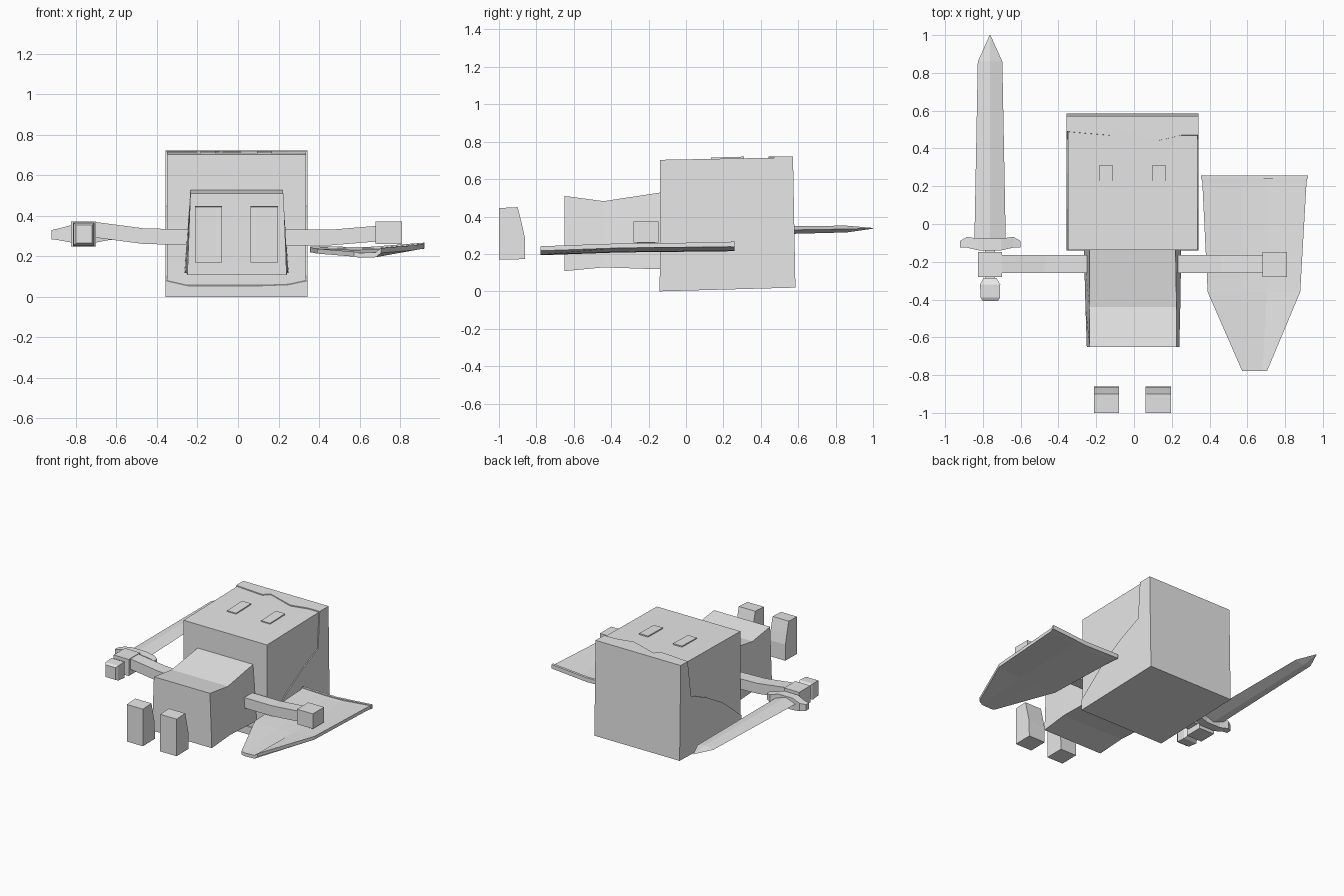
import bpy
import bmesh

default_cube = bpy.data.objects.get("Cube")
if default_cube:
    bpy.data.objects.remove(default_cube, do_unlink=True)

grey = bpy.data.materials.new("plain grey")
grey.use_nodes = True
colour = (0.8, 0.8, 0.8, 1)
grey.diffuse_color = colour
grey.node_tree.nodes["Principled BSDF"].inputs["Base Color"].default_value = colour


def loft(name, sections):
    """Closed solid through a list of matching cross-sections."""
    bm = bmesh.new()
    rings = [[bm.verts.new(point) for point in section] for section in sections]
    count = len(rings[0])
    for ring, following in zip(rings, rings[1:]):
        for i in range(count):
            j = (i + 1) % count
            bm.faces.new((ring[i], ring[j], following[j], following[i]))
    bm.faces.new(rings[0])
    bm.faces.new(rings[-1])
    bmesh.ops.recalc_face_normals(bm, faces=bm.faces)
    mesh = bpy.data.meshes.new(name)
    bm.to_mesh(mesh)
    bm.free()
    mesh.materials.append(grey)
    part = bpy.data.objects.new(name, mesh)
    bpy.context.collection.objects.link(part)
    return part


def across_x(x, y_low, y_high, z_low, z_high):
    """Rectangle that faces along x."""
    return [(x, y_low, z_low), (x, y_high, z_low), (x, y_high, z_high), (x, y_low, z_high)]


def across_y(y, x_low, x_high, z_low, z_high, taper=0):
    """Rectangle that faces along y, narrower at the top by the taper."""
    return [(x_low, y, z_low), (x_high, y, z_low),
            (x_high - taper, y, z_high), (x_low + taper, y, z_high)]


def diamond(y, centre, half_width, z, half_height):
    return [(centre - half_width, y, z), (centre, y, z + half_height),
            (centre + half_width, y, z), (centre, y, z - half_height)]


# Head block, slightly tilted
loft("head", [across_y(-0.138, -0.35, 0.335, 0.008, 0.703),
              across_y(0.57, -0.35, 0.335, 0.03, 0.716)])

# Hair shell with a ragged edge around the face
hair_sections = []
for x, fringe, nape in ((-0.357, 0.49, 0.08), (-0.25, 0.48, 0.055), (-0.13, 0.47, 0.055),
                        (-0.09, 0.51, 0.055), (0.12, 0.44, 0.055),
                        (0.25, 0.47, 0.06), (0.342, 0.47, 0.08)):
    profile = ((-0.141, 0), (0.585, 0.02), (0.572, 0.722), (fringe, 0.721),
               (0.45, 0.45), (0.27, 0.37), (0.08, 0.26), (-0.141, nape))
    hair_sections.append([(x, y, z) for y, z in profile])
loft("hair", hair_sections)

# Eyes
for side, x in (("right", -0.147), ("left", 0.132)):
    loft(side + "_eye", [across_y(0.135, x - 0.037, x + 0.037, 0.7, 0.715),
                         across_y(0.31, x - 0.037, x + 0.037, 0.7, 0.72)])

# Tunic body with a pinched waist
loft("body", [across_y(-0.65, -0.25, 0.24, 0.108, 0.51, 0.015),
              across_y(-0.44, -0.257, 0.245, 0.128, 0.482, 0.02),
              across_y(-0.138, -0.265, 0.25, 0.118, 0.528, 0.03)])

# Detached feet
foot_profile = ((-1, 0.17), (-1, 0.445), (-0.9, 0.45), (-0.88, 0.37),
                (-0.862, 0.29), (-0.86, 0.172))
for side, low, high in (("right", -0.212, -0.08), ("left", 0.062, 0.197)):
    loft(side + "_foot", [[(x, y, z) for y, z in foot_profile] for x in (low, high)])

# Bent arms and block hands
arms = (("right", ((-0.22, 0.255), (-0.47, 0.262), (-0.72, 0.295)), -0.825, -0.7, 0.25),
        ("left", ((0.22, 0.255), (0.46, 0.255), (0.7, 0.275)), 0.68, 0.81, 0.262))
for side, path, low, high, base in arms:
    loft(side + "_arm", [across_x(x, -0.26, -0.165, z, z + 0.077) for x, z in path])
    loft(side + "_hand", [across_x(x, -0.28, -0.148, base, 0.373) for x in (low, high)])

# Sword blade, curved guard, grip and pommel
loft("sword_blade", [diamond(-0.09, -0.762, 0.083, 0.318, 0.028),
                     diamond(0.86, -0.762, 0.065, 0.333, 0.018),
                     diamond(1, -0.762, 0.002, 0.337, 0.002)])
loft("sword_guard", [across_x(-0.922, -0.125, -0.09, 0.285, 0.33),
                     across_x(-0.885, -0.125, -0.068, 0.28, 0.338),
                     across_x(-0.82, -0.14, -0.078, 0.268, 0.355),
                     across_x(-0.705, -0.14, -0.078, 0.268, 0.355),
                     across_x(-0.64, -0.125, -0.068, 0.28, 0.338),
                     across_x(-0.6, -0.125, -0.09, 0.285, 0.33)])
loft("sword_grip", [across_y(y, -0.79, -0.735, 0.28, 0.34) for y in (-0.3, -0.1)])
loft("sword_pommel", [across_y(-0.408, -0.8, -0.72, 0.265, 0.355),
                      across_y(-0.39, -0.812, -0.71, 0.255, 0.365),
                      across_y(-0.32, -0.815, -0.708, 0.25, 0.368),
                      across_y(-0.285, -0.795, -0.73, 0.27, 0.35)])


def shield_row(y, low, inner_low, inner_high, high, drop):
    """Thin keeled strip across the shield."""
    top = [(low, y, 0.246 - drop), (inner_low, y, 0.24 - drop),
           (inner_high, y, 0.243 - drop), (high, y, 0.264 - drop)]
    under = [(x, y, z - 0.024) for x, y, z in reversed(top)]
    return top + under


# Pointed shield
loft("shield", [shield_row(0.255, 0.355, 0.57, 0.7, 0.92, 0),
                shield_row(0.215, 0.362, 0.57, 0.7, 0.913, 0.002),
                shield_row(-0.36, 0.39, 0.575, 0.705, 0.88, 0.008),
                shield_row(-0.777, 0.572, 0.6, 0.68, 0.705, 0.023)])

# Raised rim along the top of the shield
loft("shield_rim", [across_x(0.355, 0.24, 0.258, 0.22, 0.25),
                    across_x(0.635, 0.24, 0.258, 0.215, 0.246),
                    across_x(0.922, 0.24, 0.258, 0.238, 0.268)])
